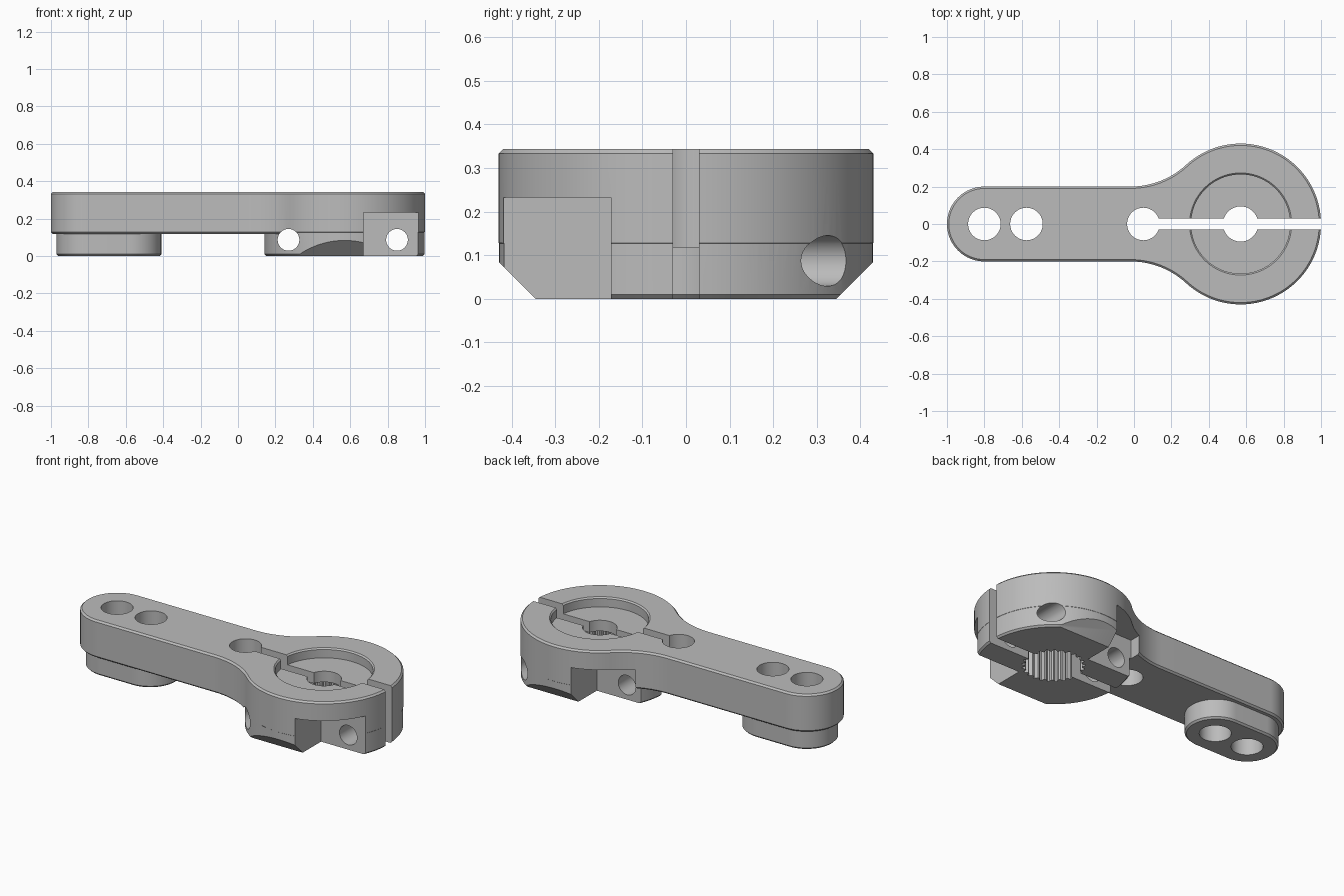
import bpy, math
from math import pi, sin, cos, atan2
from mathutils import Matrix, Vector

cube = bpy.data.objects.get("Cube")
if cube:
    bpy.data.objects.remove(cube, do_unlink=True)

HUB_X, HUB_R = 0.57, 0.43
ARM_X, ARM_R = -0.8, 0.2
NECK_X = -0.02
TOP, UNDER, EDGE = 0.343, 0.118, 0.01

grey = bpy.data.materials.new("metal grey")
grey.use_nodes = True
colour = (0.5, 0.5, 0.5, 1)
grey.diffuse_color = colour
grey.node_tree.nodes["Principled BSDF"].inputs["Base Color"].default_value = colour


def arc(cx, cy, r, a, b, n):
    return [(cx + r * cos(a + (b - a) * i / n), cy + r * sin(a + (b - a) * i / n))
            for i in range(n + 1)]


def circle(x, r, n=96):
    return lambda inset: arc(x, 0, r - inset, 0, 2 * pi, n)[:-1]


def slot(x0, x1, r):
    return lambda inset: (arc(x0, 0, r - inset, pi / 2, 3 * pi / 2, 40)
                          + arc(x1, 0, r - inset, -pi / 2, pi / 2, 40))


def lever(inset):
    # round arm end, straight sides, concave necks and round hub
    dx = HUB_X - NECK_X
    neck = (dx * dx + ARM_R ** 2 - HUB_R ** 2) / (2 * (HUB_R - ARM_R))
    cy = ARM_R + neck
    meet = atan2(-cy, dx)
    lower = arc(NECK_X, -cy, neck + inset, pi / 2, -meet, 20)
    hub = arc(HUB_X, 0, HUB_R - inset, -pi - meet, pi + meet, 80)
    upper = [(x, -y) for x, y in reversed(lower)]
    end = arc(ARM_X, 0, ARM_R - inset, pi / 2, 3 * pi / 2, 40)
    return end + lower + hub[1:-1] + upper


def spline(inset):
    # toothed bore with flat tips and roots
    pts = []
    for i in range(25):
        for step, r in ((0, 0.155), (0.25, 0.155), (0.5, 0.172), (0.75, 0.172)):
            a = 2 * pi * (i + step) / 25
            pts.append((HUB_X + r * cos(a), r * sin(a)))
    return pts


def loft(name, outline, layers, matrix=Matrix()):
    """Closed solid from one outline at several (height, inset) layers."""
    verts, faces = [], []
    for z, inset in layers:
        ring = outline(inset)
        verts += [matrix @ Vector((x, y, z)) for x, y in ring]
    n = len(ring)
    for k in range(len(layers) - 1):
        for i in range(n):
            j = (i + 1) % n
            faces.append((k * n + i, k * n + j, k * n + n + j, k * n + n + i))
    faces.append(tuple(reversed(range(n))))
    faces.append(tuple(range(len(verts) - n, len(verts))))
    mesh = bpy.data.meshes.new(name)
    mesh.from_pydata(verts, [], faces)
    mesh.materials.append(grey)
    obj = bpy.data.objects.new(name, mesh)
    bpy.context.collection.objects.link(obj)
    return obj


def box(name, x, y, z, matrix=Matrix()):
    corners = [(x[0], y[0]), (x[1], y[0]), (x[1], y[1]), (x[0], y[1])]
    return loft(name, lambda inset: corners, [(z[0], 0), (z[1], 0)], matrix)


def combine(target, tool, operation):
    bpy.context.view_layer.objects.active = target
    mod = target.modifiers.new(operation, "BOOLEAN")
    mod.operation, mod.solver, mod.object = operation, "EXACT", tool
    bpy.ops.object.modifier_apply(modifier=mod.name)
    bpy.data.objects.remove(tool, do_unlink=True)


# Lever plate with softened edges
body = loft("clamping_lever", lever,
            [(UNDER, EDGE), (UNDER + EDGE, 0), (TOP - EDGE, 0), (TOP, EDGE)])

# Hub clamp and arm end pad below the plate
combine(body, loft("hub_clamp", circle(HUB_X, HUB_R - 0.001),
                   [(0, EDGE), (EDGE, 0), (0.26, 0)]), "UNION")
combine(body, loft("end_pad", slot(ARM_X, -0.58, 0.17),
                   [(0, EDGE), (EDGE, 0), (0.2, 0)]), "UNION")

through = [(-0.1, 0), (0.5, 0)]
cutters = []

# Slanted lower sides of the hub
for side in (-1, 1):
    place = (Matrix.Translation((HUB_X, side * 0.529, -0.099))
             @ Matrix.Rotation(pi / 4, 4, "X"))
    cutters.append(box("slant_cutter", (-0.5, 0.5), (-0.2, 0.2), (-0.2, 0.2), place))

# Screw pockets, one on each side of the hub
cutters.append(box("front_pocket_cutter", (0.67, 1.1), (-0.6, -0.172), (-0.1, 0.232)))
cutters.append(box("back_pocket_cutter", (0.165, 0.47), (0.172, 0.6), (-0.1, 0.232)))

# Cross screw holes
for x in (0.27, 0.85):
    turn = Matrix.Translation((x, 0, 0.087)) @ Matrix.Rotation(pi / 2, 4, "X")
    cutters.append(loft("screw_cutter", circle(0, 0.058, 48), [(-0.7, 0), (0.7, 0)], turn))

# Upright holes
for x, r in ((ARM_X, 0.087), (-0.575, 0.087), (0.05, 0.087), (HUB_X, 0.094)):
    cutters.append(loft("hole_cutter", circle(x, r, 64), through))

# Toothed bore, top recess with bevelled rim, and clamp slit
cutters.append(loft("spline_cutter", spline, [(-0.1, 0), (0.22, 0)]))
cutters.append(loft("recess_cutter", circle(HUB_X, 0.265),
                    [(0.285, 0), (0.335, 0), (0.365, -0.03)]))
cutters.append(box("slit_cutter", (0.06, 1.2), (-0.03, 0.03), (-0.1, 0.5)))

for cutter in cutters:
    combine(body, cutter, "DIFFERENCE")

# One material and crisp smooth shading
body.data.materials.clear()
body.data.materials.append(grey)
for face in body.data.polygons:
    face.material_index = 0
bpy.ops.object.select_all(action="DESELECT")
body.select_set(True)
bpy.context.view_layer.objects.active = body
bpy.ops.object.shade_smooth_by_angle(angle=math.radians(25))
